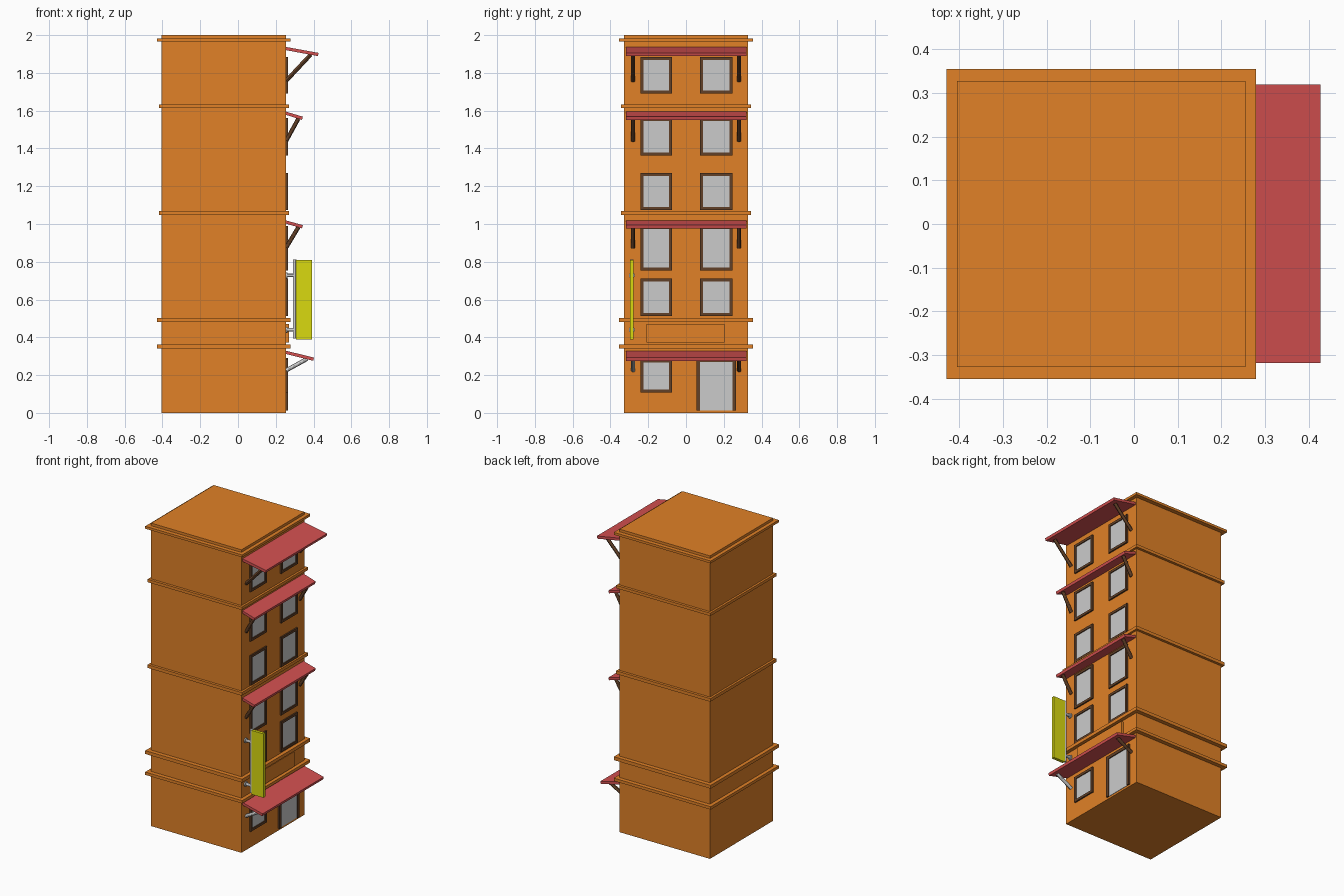
import bpy, bmesh, math
from mathutils import Vector, Matrix

if "Cube" in bpy.data.objects:
    bpy.data.objects.remove(bpy.data.objects["Cube"])

def mat(name, rgb):
    m = bpy.data.materials.new(name)
    m.diffuse_color = (*rgb, 1)
    m.use_nodes = True
    m.node_tree.nodes["Principled BSDF"].inputs["Base Color"].default_value = m.diffuse_color
    return m

ORANGE = mat("orange_wall", (0.75, 0.22, 0.02))
RED = mat("red_awning", (0.65, 0.08, 0.08))
BROWN = mat("brown_wood", (0.12, 0.05, 0.02))
YELLOW = mat("yellow_sign", (0.7, 0.7, 0.005))

def finish(name, bm, material=None):
    bmesh.ops.recalc_face_normals(bm, faces=bm.faces)
    me = bpy.data.meshes.new(name)
    bm.to_mesh(me)
    bm.free()
    ob = bpy.data.objects.new(name, me)
    bpy.context.collection.objects.link(ob)
    if material:
        me.materials.append(material)
    return ob

def add_box(bm, x, y, z):
    size = [b - a for a, b in (x, y, z)]
    mid = [(a + b) / 2 for a, b in (x, y, z)]
    bmesh.ops.create_cube(bm, size=1, matrix=Matrix.Translation(mid) @ Matrix.Diagonal((*size, 1)))

def box(name, x, y, z, material=None):
    bm = bmesh.new()
    add_box(bm, x, y, z)
    return finish(name, bm, material)

def rod(name, a, b, r, material=None):
    a, b = Vector(a), Vector(b)
    d = b - a
    bm = bmesh.new()
    bmesh.ops.create_cone(bm, cap_ends=True, segments=12, radius1=r, radius2=r, depth=d.length,
                          matrix=Matrix.Translation((a + b) / 2) @ d.to_track_quat('Z', 'Y').to_matrix().to_4x4())
    ob = finish(name, bm, material)
    bpy.context.view_layer.objects.active = ob
    ob.select_set(True)
    bpy.ops.object.shade_smooth_by_angle()
    ob.select_set(False)
    return ob

# Tower body; the facade lies on +x
X0, X1, YW = -0.405, 0.255, 0.328
box("building_body", (X0, X1), (-YW, YW), (0, 2), ORANGE)

# Ledges running around the building: z range, overhang
for i, (z0, z1, o) in enumerate([(0.342, 0.361, 0.024), (0.48, 0.502, 0.024), (1.047, 1.068, 0.014),
                                 (1.613, 1.632, 0.014), (1.967, 1.983, 0.024)]):
    box(f"ledge_{i}", (X0 - o, X1 + o), (-YW - o - 0.003, YW + o + 0.003), (z0, z1), ORANGE)

# Blank fascia board above the shop
box("fascia_board", (X1 - 0.01, 0.27), (-0.21, 0.205), (0.372, 0.47), ORANGE)

# Framed openings
def window(name, y0, y1, z0, z1, w=0.016, sill=True):
    bm = bmesh.new()
    xr = (X1 - 0.01, 0.264)
    add_box(bm, xr, (y0, y0 + w), (z0, z1))
    add_box(bm, xr, (y1 - w, y1), (z0, z1))
    add_box(bm, xr, (y0 + w, y1 - w), (z1 - w, z1))
    if sill:
        add_box(bm, xr, (y0 + w, y1 - w), (z0, z0 + w))
    finish(name + "_frame", bm, BROWN)
    box(name + "_glass", (X1 - 0.01, 0.258), (y0 + w, y1 - w), (z0 + (w if sill else 0), z1 - w))

for i, (z0, z1) in enumerate([(0.512, 0.712), (0.755, 0.99), (1.073, 1.27), (1.363, 1.56), (1.69, 1.885)]):
    window(f"left_window_{i}", -0.242, -0.075, z0, z1)
    window(f"right_window_{i}", 0.075, 0.247, z0, z1)
window("shop_window", -0.242, -0.075, 0.108, 0.282)
window("shop_door", 0.055, 0.265, 0.013, 0.29, 0.02, False)

# Sloped awnings with a pair of struts: wall z, outer x, outer z, strut foot z, strut head x
for i, (zw, xo, zo, zf, xh) in enumerate([(0.33, 0.402, 0.293, 0.225, 0.365), (1.02, 0.343, 0.994, 0.875, 0.32),
                                          (1.596, 0.343, 1.568, 1.44, 0.32), (1.938, 0.427, 1.906, 1.758, 0.385)]):
    t = 0.017
    bm = bmesh.new()
    prof = [(X1 - 0.005, zw), (xo, zo), (xo - 0.004, zo - t), (X1 - 0.005, zw - t)]
    f = bm.faces.new([bm.verts.new((x, -0.318, z)) for x, z in prof])
    ext = bmesh.ops.extrude_face_region(bm, geom=[f])["geom"]
    bmesh.ops.translate(bm, vec=(0, 0.638, 0), verts=[v for v in ext if isinstance(v, bmesh.types.BMVert)])
    finish(f"awning_{i}", bm, RED)
    zh = zw + (zo - zw) * (xh - X1) / (xo - X1) - t
    for side, y in (("left", -0.28), ("right", 0.281)):
        m = None if i == 0 and side == "left" else BROWN
        rod(f"awning_{i}_{side}_strut", (X1, y, zf), (xh, y, zh), 0.011, m)

# Projecting sign on a pole with two wall arms
SY = -0.287
box("sign_panel", (0.308, 0.393), (SY - 0.01, SY + 0.01), (0.388, 0.81), YELLOW)
rod("sign_pole", (0.3, SY, 0.395), (0.3, SY, 0.812), 0.01)
for n, z in (("lower", 0.44), ("upper", 0.728)):
    rod(f"sign_{n}_arm", (X1, SY, z), (0.3, SY, z), 0.009)
    rod(f"sign_{n}_wall_plate", (X1 - 0.005, SY, z), (0.263, SY, z), 0.016)
